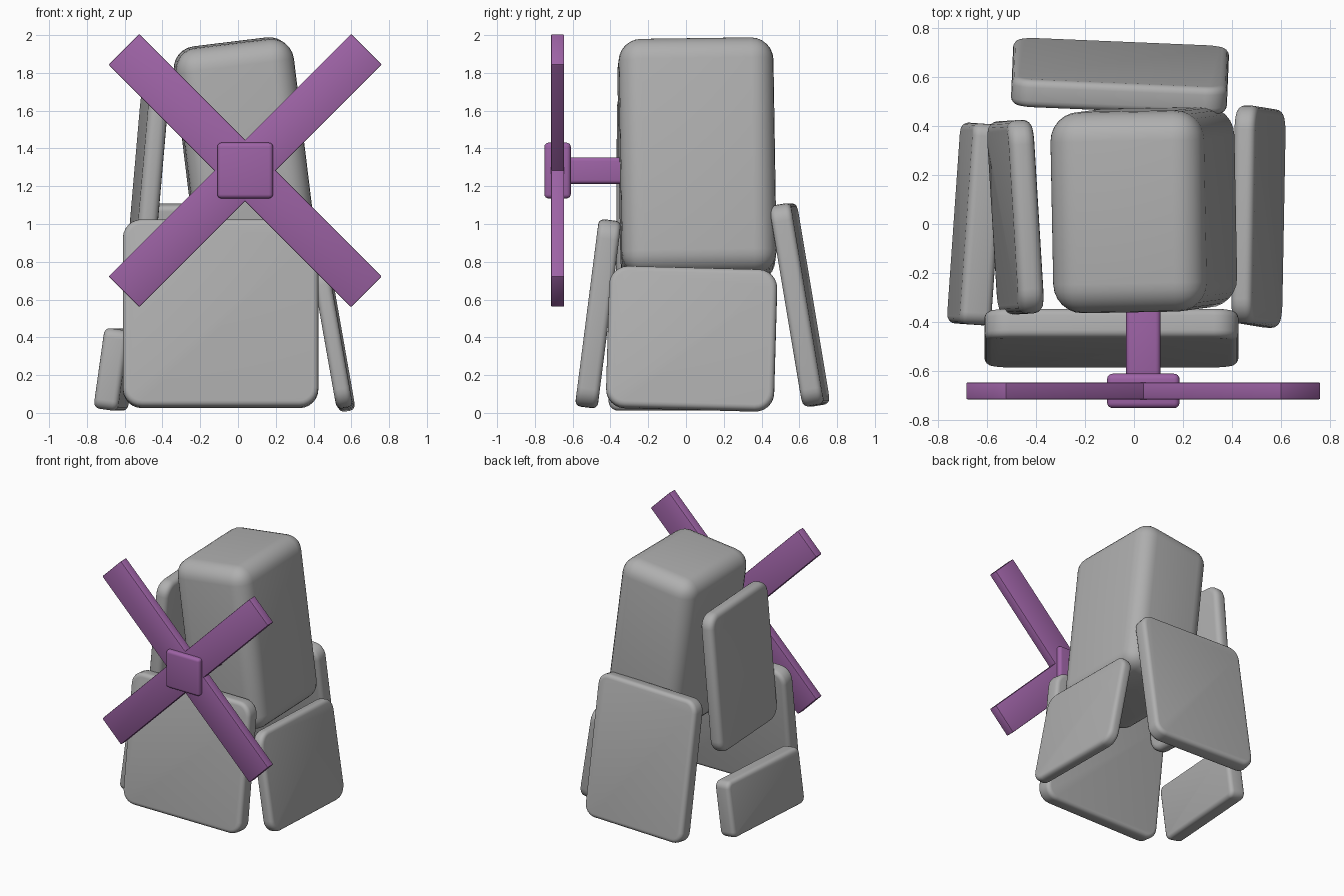
import bpy
import bmesh
from math import radians
from mathutils import Vector

cube = bpy.data.objects.get("Cube")
if cube:
    bpy.data.objects.remove(cube, do_unlink=True)


def make_material(name, rgb):
    mat = bpy.data.materials.new(name)
    mat.use_nodes = True
    color = (*rgb, 1.0)
    mat.diffuse_color = color
    mat.node_tree.nodes["Principled BSDF"].inputs["Base Color"].default_value = color
    return mat


stone = make_material("grey stone", (0.43, 0.43, 0.43))
purple = make_material("purple", (0.34, 0.125, 0.38))


def rounded_box(name, mat, size, center, turn=(0, 0, 0), edge=0.03, corner=0, axis=0, segments=4):
    """Box with rounded rims; 'corner' rounds the edges running along 'axis' first."""
    bm = bmesh.new()
    bmesh.ops.create_cube(bm, size=1)
    bmesh.ops.scale(bm, vec=size, verts=bm.verts)
    if corner:
        along = Vector([1 if i == axis else 0 for i in range(3)])
        edges = [e for e in bm.edges
                 if abs((e.verts[1].co - e.verts[0].co).normalized().dot(along)) > 0.9]
        bmesh.ops.bevel(bm, geom=edges, offset=corner, segments=6, profile=0.5, affect='EDGES')
    bm.normal_update()
    rims = [e for e in bm.edges if e.calc_face_angle(0) > radians(60)]
    bmesh.ops.bevel(bm, geom=rims, offset=edge, segments=segments, profile=0.5, affect='EDGES')
    mesh = bpy.data.meshes.new(name)
    bm.to_mesh(mesh)
    bm.free()
    mesh.materials.append(mat)
    obj = bpy.data.objects.new(name, mesh)
    obj.location = center
    obj.rotation_euler = [radians(a) for a in turn]
    bpy.context.collection.objects.link(obj)
    bpy.ops.object.select_all(action='DESELECT')
    obj.select_set(True)
    bpy.context.view_layer.objects.active = obj
    bpy.ops.object.shade_smooth_by_angle(angle=radians(35))
    return obj


# Leaning tower block
rounded_box("tower", stone, (0.63, 0.82, 1.26), (0.04, 0.058, 1.335), (0.8, -7, 1),
            edge=0.12, segments=6)

# Slabs leaning against the tower
rounded_box("front_slab", stone, (1.035, 0.12, 1.0), (-0.092, -0.465, 0.525), (-7.3, 0, 0),
            corner=0.1, axis=1)
rounded_box("back_slab", stone, (0.88, 0.115, 1.08), (-0.057, 0.602, 0.572), (9.5, 0, -2.4),
            corner=0.09, axis=1)
rounded_box("left_slab", stone, (0.088, 0.89, 0.76), (0.507, 0.03, 0.392), (-1.5, -10, -0.8),
            corner=0.1)
rounded_box("right_low_slab", stone, (0.13, 0.82, 0.43), (-0.645, 0.0, 0.23), (0, 8, -4),
            corner=0.05)
rounded_box("right_tall_slab", stone, (0.105, 0.79, 1.07), (-0.483, 0.027, 1.185), (0, 5, 3.5),
            edge=0.04, corner=0.1)

# Windmill shaft, hub and crossed blades
hub_x, hub_z = 0.038, 1.283
rounded_box("shaft", purple, (0.14, 0.34, 0.14), (hub_x, -0.47, hub_z), edge=0.02)
rounded_box("hub", purple, (0.295, 0.14, 0.295), (hub_x, -0.68, hub_z), edge=0.022)
for side, angle in (("rising", -45), ("falling", 45)):
    rounded_box(side + "_blade", purple, (1.815, 0.07, 0.23), (hub_x, -0.68, hub_z),
                (0, angle, 0), edge=0.006, segments=2)
